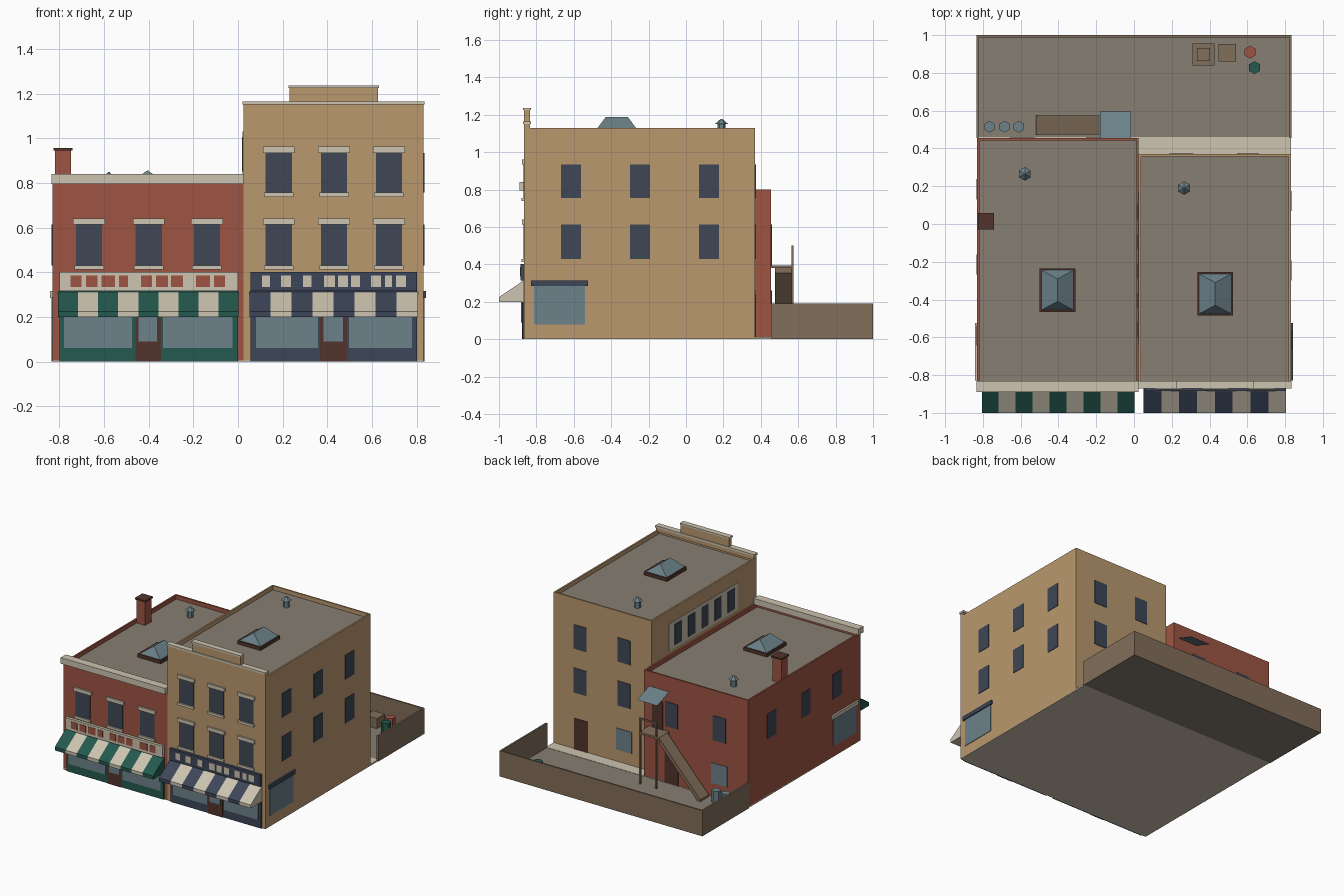
import bpy, bmesh, math
from mathutils import Vector

if "Cube" in bpy.data.objects:
    bpy.data.objects.remove(bpy.data.objects["Cube"])


def material(name, r, g, b):
    m = bpy.data.materials.new(name)
    m.diffuse_color = [(c / 255 / 12.92 if c < 11 else ((c / 255 + 0.055) / 1.055) ** 2.4)
                       for c in (r, g, b)] + [1]
    m.use_nodes = True
    m.node_tree.nodes["Principled BSDF"].inputs["Base Color"].default_value = m.diffuse_color
    return m


RED = material("red_brick", 158, 85, 68)
TAN = material("tan_brick", 186, 153, 111)
ROOF = material("roof_grey", 134, 126, 114)
CREAM = material("cream_stone", 205, 196, 176)
GREEN = material("green_paint", 36, 90, 78)
NAVY = material("navy_paint", 60, 70, 90)
DARK = material("dark_window", 62, 71, 85)
GLASS = material("pale_glass", 108, 130, 138)
WOOD = material("dark_wood", 82, 52, 44)
BROWN = material("brown_timber", 130, 110, 90)


def finish(name, bm, *mats):
    bmesh.ops.recalc_face_normals(bm, faces=bm.faces[:])
    me = bpy.data.meshes.new(name)
    bm.to_mesh(me)
    bm.free()
    for m in mats:
        me.materials.append(m)
    ob = bpy.data.objects.new(name, me)
    bpy.context.collection.objects.link(ob)
    return ob


def add_box(bm, x0, x1, y0, y1, z0, z1):
    vs = bmesh.ops.create_cube(bm, size=1)["verts"]
    for v in vs:
        v.co = Vector((x0 if v.co.x < 0 else x1, y0 if v.co.y < 0 else y1, z0 if v.co.z < 0 else z1))


def boxes(name, mat, *dims):
    bm = bmesh.new()
    for d in dims:
        add_box(bm, *d)
    return finish(name, bm, mat)


def prism(name, mat, profile, axis, a0, a1):
    """Extrude a (u, z) profile along x (u = y) or along y (u = x)."""
    bm = bmesh.new()
    rings = [[bm.verts.new((a, u, z) if axis == "x" else (u, a, z)) for u, z in profile] for a in (a0, a1)]
    n = len(profile)
    for i in range(n):
        bm.faces.new([rings[0][i], rings[0][(i + 1) % n], rings[1][(i + 1) % n], rings[1][i]])
    for r in rings:
        bm.faces.new(r)
    return finish(name, bm, mat)


def hexagon(name, mat, x, y, z0, z1, r0, r1):
    bm = bmesh.new()
    bmesh.ops.create_cone(bm, cap_ends=True, segments=6, radius1=r0, radius2=r1, depth=z1 - z0)
    bmesh.ops.translate(bm, verts=bm.verts[:], vec=(x, y, (z0 + z1) / 2))
    return finish(name, bm, mat)


# Wall planes: (axis, position, outward sign)
FRONT, RED_BACK, TAN_BACK = ("y", -0.865, -1), ("y", 0.455, 1), ("y", 0.37, 1)
LEFT, RIGHT, PARTY = ("x", -0.83, -1), ("x", 0.83, 1), ("x", 0.025, -1)


def plates(name, mat, wall, rects, out=0.004):
    """Thin plates on a wall; each rect is (a0, a1, z0, z1)."""
    axis, p, s = wall
    lo, hi = sorted((p - s * 0.003, p + s * out))
    dims = [(a0, a1, lo, hi, z0, z1) if axis == "y" else (lo, hi, a0, a1, z0, z1)
            for a0, a1, z0, z1 in rects]
    return boxes(name, mat, *dims)


# Brick shells with a sunken roof
def shell(name, brick, x0, x1, y0, y1, top, drop):
    bm = bmesh.new()
    add_box(bm, x0, x1, y0, y1, 0.004, top)
    bm.normal_update()
    roof = max(bm.faces, key=lambda f: f.calc_center_median().z)
    bmesh.ops.inset_region(bm, faces=[roof], thickness=0.017)
    ext = bmesh.ops.extrude_discrete_faces(bm, faces=[roof])["faces"][0]
    for v in ext.verts:
        v.co.z -= drop
    ext.material_index = 1
    return finish(name, bm, brick, ROOF)


shell("red_building", RED, -0.83, 0.025, -0.865, 0.455, 0.80, 0.03)
shell("tan_building", TAN, 0.025, 0.83, -0.865, 0.37, 1.13, 0.03)

# Ground, path and yard
boxes("foundation", CREAM, (-0.83, 0.83, -0.865, 0.46, 0, 0.012))
boxes("yard_floor", ROOF, (-0.83, 0.83, 0.46, 0.995, 0, 0.01))
boxes("yard_wall", BROWN, (-0.835, -0.822, 0.455, 1, 0, 0.19), (0.822, 0.835, 0.455, 1, 0, 0.19),
      (-0.835, 0.835, 0.988, 1, 0, 0.19))

# Cornices and front parapet
boxes("red_cornice", CREAM, (-0.835, 0.024, -0.89, -0.83, 0.795, 0.84))
boxes("tan_parapet", TAN, (0.025, 0.83, -0.865, -0.835, 1.12, 1.15), (0.23, 0.628, -0.865, -0.835, 1.15, 1.225))
boxes("tan_parapet_cap", CREAM, (0.021, 0.834, -0.872, -0.83, 1.15, 1.165),
      (0.226, 0.632, -0.872, -0.83, 1.225, 1.237))


# Shopfronts with awning and sign
def shopfront(name, paint, x0, x1, panes, door, stripes, sign_mat, mark_mat, marks):
    plates(name + "_shop_panel", paint, FRONT, [(x0, x1, 0, 0.315)], 0.008)
    plates(name + "_shop_glass", GLASS, FRONT, [(a, b, 0.06, 0.25) for a, b in panes], 0.012)
    plates(name + "_shop_door", WOOD, FRONT, [(*door, 0, 0.25)], 0.012)
    plates(name + "_door_glass", GLASS, FRONT, [(door[0] + 0.015, door[1] - 0.018, 0.09, 0.23)], 0.016)
    plates(name + "_sign", sign_mat, FRONT, [(x0, x1, 0.315, 0.402)], 0.02)
    plates(name + "_sign_marks", mark_mat, FRONT, [(a, b, 0.335, 0.385) for a, b in marks], 0.023)
    w = (x1 + 0.003 - x0 + 0.006) / stripes
    for i in range(stripes):
        prism(f"{name}_awning_stripe", CREAM if i % 2 else paint,
              [(-0.87, 0.313), (-1, 0.225), (-1, 0.2), (-0.87, 0.2)], "x",
              x0 - 0.006 + i * w, x0 - 0.006 + (i + 1) * w)


shopfront("red", GREEN, -0.80, 0.0, [(-0.78, -0.475), (-0.335, -0.025)], (-0.46, -0.345), 9, CREAM, RED,
          [(-0.75, -0.70), (-0.68, -0.63), (-0.612, -0.55), (-0.532, -0.492), (-0.434, -0.385),
           (-0.367, -0.313), (-0.3, -0.246), (-0.188, -0.125), (-0.107, -0.058)])
shopfront("tan", NAVY, 0.057, 0.802, [(0.08, 0.358), (0.497, 0.78)], (0.367, 0.488), 8, NAVY, CREAM,
          [(0.107, 0.143), (0.192, 0.237), (0.29, 0.33), (0.385, 0.434), (0.447, 0.492),
           (0.505, 0.546), (0.595, 0.64), (0.658, 0.69), (0.707, 0.752)])

# Upper front windows with lintels and sills
LOW, HIGH = (0.43, 0.613), (0.756, 0.935)
bays = [(x, LOW) for x in (-0.667, -0.40, -0.139, 0.183, 0.43, 0.676)]
bays += [(x, HIGH) for x in (0.183, 0.43, 0.676)]
plates("front_windows", DARK, FRONT, [(x - 0.059, x + 0.059, *z) for x, z in bays])
plates("front_lintels", CREAM, FRONT, [(x - 0.071, x + 0.071, z[1], z[1] + 0.027) for x, z in bays], 0.012)
plates("front_sills", CREAM, FRONT, [(x - 0.066, x + 0.066, z[0] - 0.018, z[0]) for x, z in bays], 0.015)


# Side and back windows
def windows(name, wall, centres, floors):
    plates(name, DARK, wall, [(c - 0.053, c + 0.053, *z) for c in centres for z in floors])


windows("right_windows", RIGHT, (-0.615, -0.246, 0.123), (LOW, HIGH))
windows("left_windows", LEFT, (-0.59, -0.215, 0.184), (LOW,))
windows("tan_back_windows", TAN_BACK, (0.25, 0.61), (LOW, HIGH))
windows("red_back_windows", RED_BACK, (-0.594, -0.2), (LOW,))
for side, wall, mat in (("right", RIGHT, NAVY), ("left", LEFT, CREAM)):
    plates(side + "_shop_window", GLASS, wall, [(-0.813, -0.54, 0.08, 0.29)])
    plates(side + "_window_header", mat, wall, [(-0.828, -0.525, 0.285, 0.315)], 0.012)
plates("tan_back_low_window", GLASS, TAN_BACK, [(0.185, 0.315, 0.10, 0.26)])
plates("red_back_low_window", GLASS, RED_BACK, [(-0.66, -0.525, 0.11, 0.26)])
plates("tan_back_door", WOOD, TAN_BACK, [(0.545, 0.66, 0.01, 0.24)])
plates("red_back_doors", WOOD, RED_BACK, [(-0.255, -0.145, 0.01, 0.26), (-0.13, -0.04, 0.395, 0.6)])

# Painted wall panel above the lower roof
plates("wall_panel", CREAM, PARTY, [(-0.64, 0.17, 0.83, 1.03)])
plates("wall_panel_blocks", DARK, PARTY, [(y - 0.04, y + 0.04, 0.85, 1.005)
                                          for y in (0.064, -0.095, -0.25, -0.405, -0.56)], 0.007)


# Skylights and roof vents
def skylight(name, x, y, z):
    boxes(name + "_curb", WOOD, (x - 0.095, x + 0.095, y - 0.115, y + 0.115, z - 0.005, z + 0.025))
    bm = bmesh.new()
    base = [bm.verts.new((x + sx * 0.086, y + sy * 0.106, z + 0.025))
            for sx, sy in ((-1, -1), (1, -1), (1, 1), (-1, 1))]
    r0, r1 = (bm.verts.new((x, y + s * 0.06, z + 0.087)) for s in (-1, 1))
    a, b, c, d = base
    for f in ((a, b, r0), (b, c, r1, r0), (c, d, r1), (d, a, r0, r1), (d, c, b, a)):
        bm.faces.new(f)
    finish(name + "_glass", bm, GLASS)


skylight("red_skylight", -0.405, -0.35, 0.77)
skylight("tan_skylight", 0.43, -0.37, 1.10)
for name, x, y, z in (("red_vent", -0.578, 0.265, 0.77), ("tan_vent", 0.265, 0.19, 1.10)):
    hexagon(name + "_pipe", GLASS, x, y, z - 0.005, z + 0.055, 0.022, 0.022)
    hexagon(name + "_cap", GLASS, x, y, z + 0.05, z + 0.078, 0.036, 0.004)

# Chimney
boxes("chimney", RED, (-0.82, -0.748, -0.022, 0.05, 0.76, 0.946))
boxes("chimney_cap", WOOD, (-0.827, -0.741, -0.03, 0.058, 0.946, 0.957))

# Back stair, landing, posts and canopy
boxes("stair_landing", BROWN, (-0.18, -0.015, 0.455, 0.575, 0.38, 0.395))
prism("stair_flight", BROWN, [(-0.18, 0.395), (-0.52, 0.025), (-0.52, 0.005), (-0.50, 0.005), (-0.18, 0.355)],
      "y", 0.475, 0.575)
boxes("landing_posts", BROWN, *[(x - 0.006, x + 0.006, 0.563, 0.575, 0.01, 0.5) for x in (-0.023, -0.155)])
boxes("landing_rail", BROWN, (-0.161, -0.017, 0.565, 0.573, 0.488, 0.5))
bm = bmesh.new()
bm.faces.new([bm.verts.new(p) for p in ((-0.18, 0.455, 0.69), (-0.18, 0.595, 0.64),
                                        (-0.015, 0.595, 0.64), (-0.015, 0.455, 0.69))])
canopy = finish("door_canopy", bm, GLASS)
if canopy.data.polygons[0].normal.z < 0:
    canopy.data.flip_normals()

# Yard clutter: bins, crates and barrels
for x in (-0.765, -0.685, -0.61):
    hexagon("bin", GLASS, x, 0.515, 0.008, 0.10, 0.031, 0.031)
boxes("large_crate", BROWN, (0.31, 0.425, 0.84, 0.955, 0.008, 0.075), (0.333, 0.402, 0.863, 0.932, 0.07, 0.12))
boxes("small_crate", BROWN, (0.447, 0.54, 0.86, 0.953, 0.008, 0.085))
hexagon("red_barrel", RED, 0.615, 0.91, 0.008, 0.10, 0.034, 0.034)
hexagon("green_barrel", GREEN, 0.638, 0.828, 0.008, 0.10, 0.034, 0.034)
